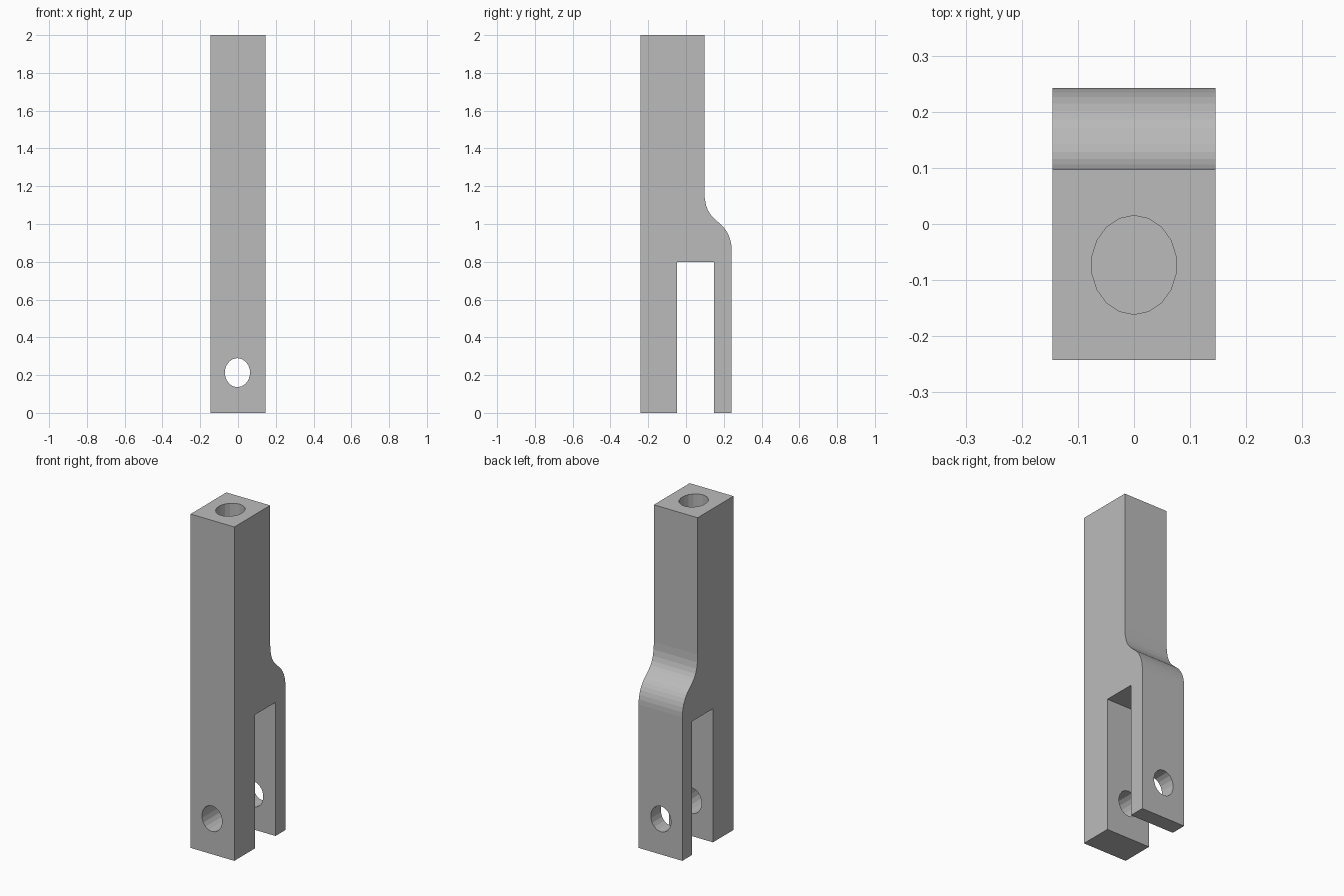
import bpy
import bmesh
import math
from mathutils import Vector, Matrix
from mathutils.geometry import interpolate_bezier

cube = bpy.data.objects.get("Cube")
if cube:
    bpy.data.objects.remove(cube, do_unlink=True)

HALF_W, HALF_D, HEIGHT = 0.145, 0.242, 2.0
NECK_BACK = 0.097
SLOT_FRONT, SLOT_BACK, SLOT_TOP = -0.048, 0.148, 0.8

steel = bpy.data.materials.new("plain grey steel")
steel.use_nodes = True
grey = (0.5, 0.5, 0.5, 1)
steel.diffuse_color = grey
steel.node_tree.nodes["Principled BSDF"].inputs["Base Color"].default_value = grey


def make_object(name, bm):
    bmesh.ops.recalc_face_normals(bm, faces=bm.faces[:])
    mesh = bpy.data.meshes.new(name)
    bm.to_mesh(mesh)
    bm.free()
    obj = bpy.data.objects.new(name, mesh)
    bpy.context.collection.objects.link(obj)
    mesh.materials.append(steel)
    return obj


def curve(*points):
    """Sample a bezier given as (y, z) start, two handles and end."""
    knots = [Vector((0, y, z)) for y, z in points]
    return [(p.y, p.z) for p in interpolate_bezier(*knots, 8)]


def hole_cutter(name, centre, radii, length, rotation):
    """Elliptical cylinder used to bore a hole."""
    bm = bmesh.new()
    matrix = (Matrix.Translation(centre) @ rotation
              @ Matrix.Diagonal((radii[0], radii[1], length, 1)))
    bmesh.ops.create_cone(bm, cap_ends=True, segments=18, radius1=1,
                          radius2=1, depth=1, matrix=matrix)
    obj = make_object(name, bm)
    obj.hide_render = True
    obj.hide_set(True)
    return obj


# Fork body: side profile with slot and curved shoulder, extruded across x
shoulder = curve((NECK_BACK, 1.18), (NECK_BACK, 1.06), (0.14, 1.04), (0.17, 1.01))
shoulder += curve((0.17, 1.01), (0.21, 0.98), (HALF_D, 0.93), (HALF_D, 0.86))[1:]
profile = [(-HALF_D, 0), (-HALF_D, HEIGHT), (NECK_BACK, HEIGHT), *shoulder,
           (HALF_D, 0), (SLOT_BACK, 0), (SLOT_BACK, SLOT_TOP),
           (SLOT_FRONT, SLOT_TOP), (SLOT_FRONT, 0)]
bm = bmesh.new()
side = bm.faces.new([bm.verts.new((-HALF_W, y, z)) for y, z in profile])
extruded = bmesh.ops.extrude_face_region(bm, geom=[side])["geom"]
bmesh.ops.translate(bm, vec=(2 * HALF_W, 0, 0),
                    verts=[v for v in extruded if isinstance(v, bmesh.types.BMVert)])
body = make_object("fork_body", bm)

# Cross pin hole through both legs, and blind rod socket in the top
pin = hole_cutter("pin_hole_cutter", (-0.003, 0, 0.213), (0.067, 0.077), 1,
                  Matrix.Rotation(math.pi / 2, 4, "X"))
socket = hole_cutter("rod_socket_cutter", (0, -0.073, HEIGHT), (0.076, 0.088), 1.2,
                     Matrix.Identity(4))
for cutter in (pin, socket):
    bore = body.modifiers.new(cutter.name, "BOOLEAN")
    bore.operation = "DIFFERENCE"
    bore.solver = "EXACT"
    bore.object = cutter
